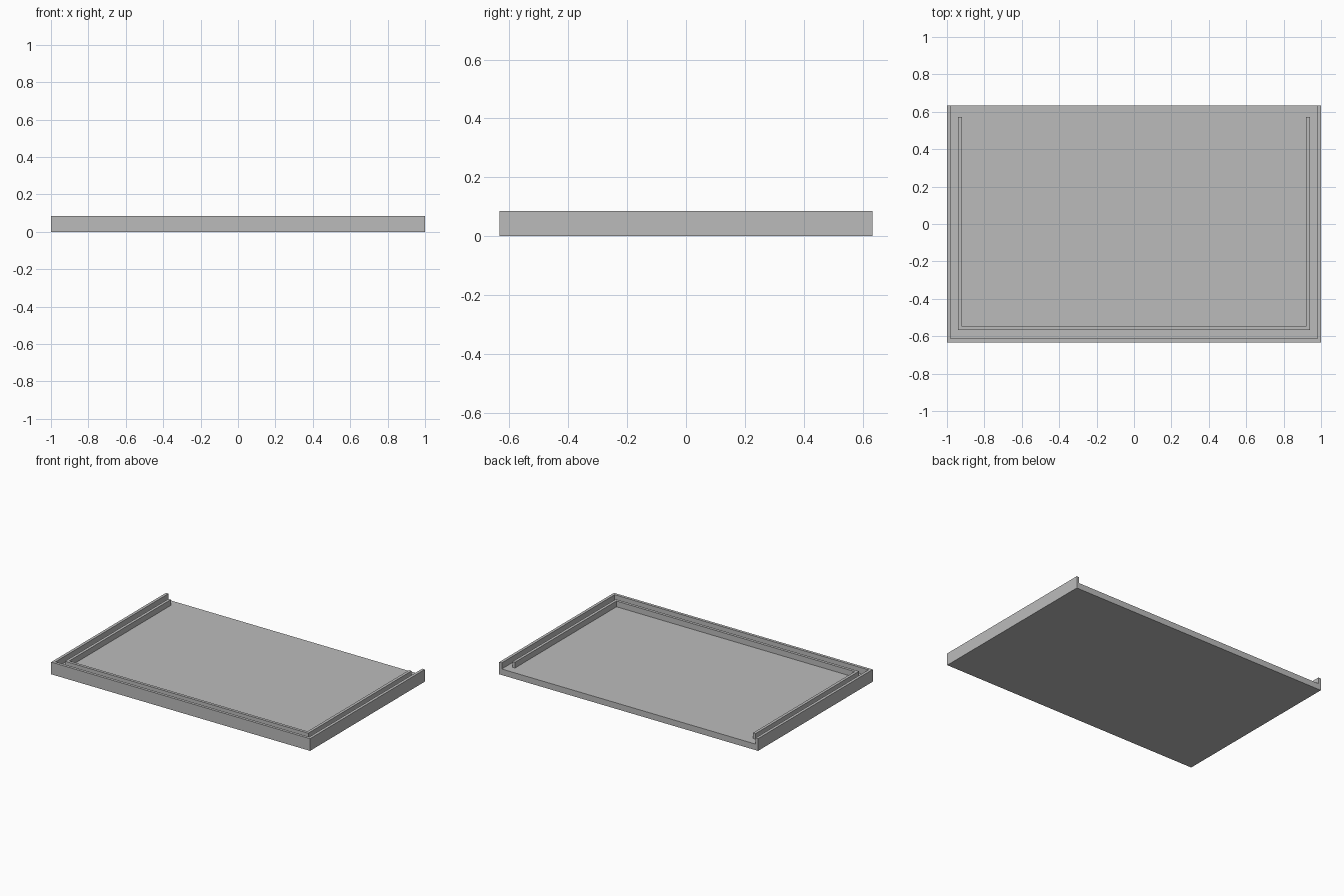
import bpy
import bmesh

if "Cube" in bpy.data.objects:
    bpy.data.objects.remove(bpy.data.objects["Cube"], do_unlink=True)

HALF_X, HALF_Y, HEIGHT = 1.0, 0.633, 0.085
WALL, FLOOR = 0.02, 0.042
RIB_X, RIB_FRONT, RIB_BACK, RIB_TOP = 0.94, -0.567, 0.573, 0.082

grey = bpy.data.materials.new("plain_grey")
grey.use_nodes = True
colour = (0.5, 0.5, 0.5, 1.0)
grey.diffuse_color = colour
grey.node_tree.nodes["Principled BSDF"].inputs["Base Color"].default_value = colour


def prism(name, outline, bottom, top):
    """Extrude a flat outline upwards into a closed solid."""
    bm = bmesh.new()
    face = bm.faces.new([bm.verts.new((x, y, bottom)) for x, y in outline])
    raised = bmesh.ops.extrude_face_region(bm, geom=[face])["geom"]
    verts = [v for v in raised if isinstance(v, bmesh.types.BMVert)]
    bmesh.ops.translate(bm, verts=verts, vec=(0, 0, top - bottom))
    bmesh.ops.recalc_face_normals(bm, faces=bm.faces)
    mesh = bpy.data.meshes.new(name)
    bm.to_mesh(mesh)
    bm.free()
    mesh.materials.append(grey)
    obj = bpy.data.objects.new(name, mesh)
    bpy.context.collection.objects.link(obj)
    return obj


def rectangle(half_x, front, back):
    return [(-half_x, front), (half_x, front), (half_x, back), (-half_x, back)]


# Tray: a slab with a pocket that runs out through the back
tray = prism("tray", rectangle(HALF_X, -HALF_Y, HALF_Y), 0, HEIGHT)
pocket = prism("pocket_cutter",
               rectangle(HALF_X - WALL, WALL - HALF_Y, HALF_Y + 0.1),
               FLOOR, HEIGHT + 0.1)
pocket.hide_render = True
cut = tray.modifiers.new("pocket", "BOOLEAN")
cut.operation = "DIFFERENCE"
cut.solver = "EXACT"
cut.object = pocket
bpy.context.view_layer.objects.active = tray
bpy.ops.object.modifier_apply(modifier=cut.name)
bpy.data.objects.remove(pocket, do_unlink=True)

# Inner rib: a U-shaped rail standing on the floor, open to the back
inner = RIB_X - WALL
right_half = [(RIB_X, RIB_FRONT), (RIB_X, RIB_BACK),
              (inner, RIB_BACK), (inner, RIB_FRONT + WALL)]
left_half = [(-x, y) for x, y in reversed(right_half)]
prism("inner_rib", right_half + left_half, FLOOR, RIB_TOP)
